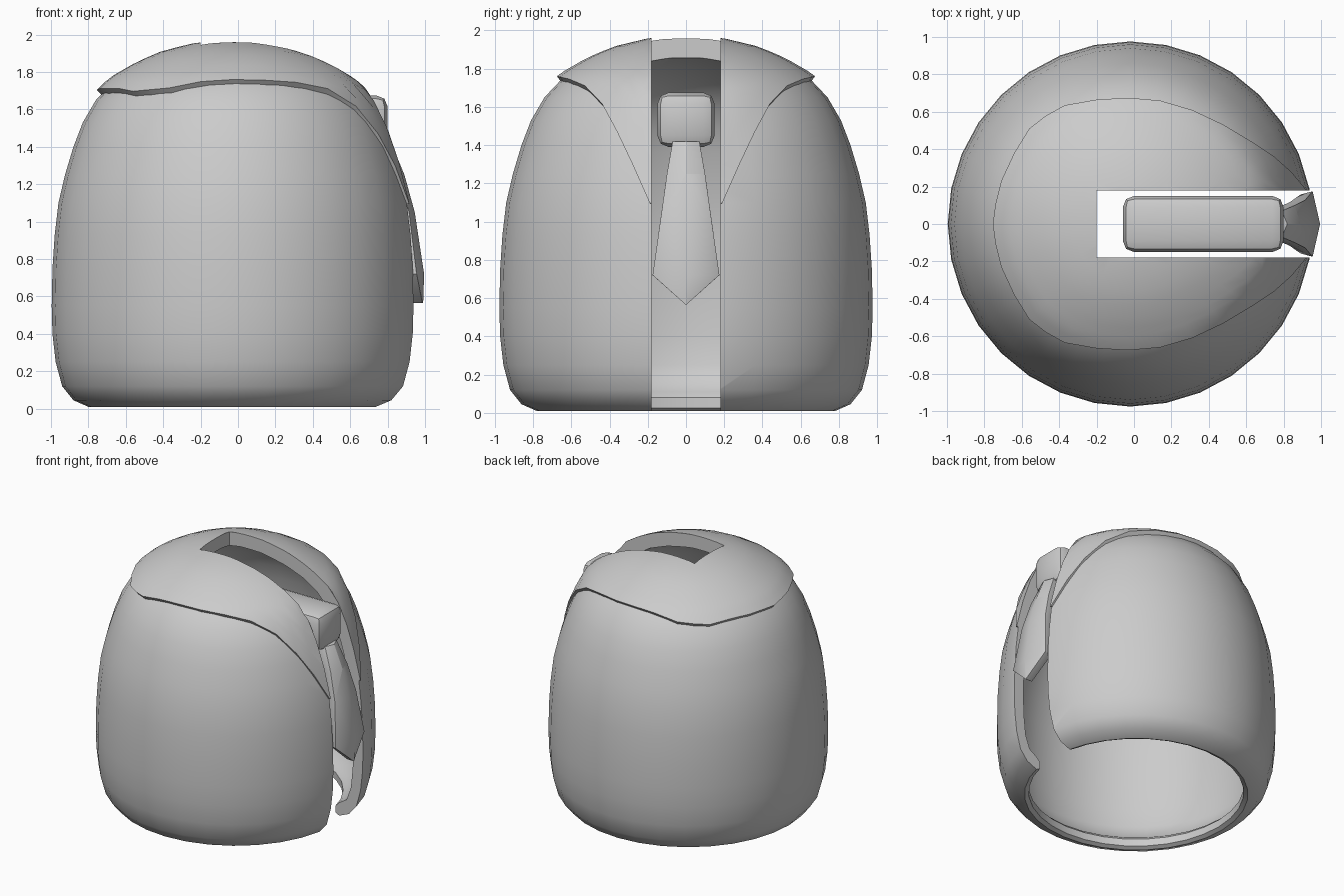
import bpy, bmesh, math
from mathutils import Vector

if "Cube" in bpy.data.objects:
    bpy.data.objects.remove(bpy.data.objects["Cube"])

CX = -0.02   # axis of the round body
SEG = 32


def make(name, verts, faces, loc=(0, 0, 0)):
    me = bpy.data.meshes.new(name)
    me.from_pydata(verts, [], faces)
    bm = bmesh.new()
    bm.from_mesh(me)
    bmesh.ops.remove_doubles(bm, verts=bm.verts, dist=1e-5)
    bmesh.ops.recalc_face_normals(bm, faces=bm.faces)
    bm.to_mesh(me)
    bm.free()
    ob = bpy.data.objects.new(name, me)
    ob.location = loc
    bpy.context.collection.objects.link(ob)
    return ob


def bake(ob, angle=40):
    # apply modifiers, then smooth shading
    bpy.ops.object.select_all(action='DESELECT')
    bpy.context.view_layer.objects.active = ob
    ob.select_set(True)
    for m in list(ob.modifiers):
        bpy.ops.object.modifier_apply(modifier=m.name)
    bpy.ops.object.shade_smooth_by_angle(angle=math.radians(angle))


def box(name, x0, x1, y0, y1, z0, z1):
    v = [(x, y, z) for x in (x0, x1) for y in (y0, y1) for z in (z0, z1)]
    f = [(0, 1, 3, 2), (4, 6, 7, 5), (0, 4, 5, 1), (2, 3, 7, 6), (0, 2, 6, 4), (1, 5, 7, 3)]
    return make(name, v, f)


def cut(ob, cutter):
    m = ob.modifiers.new("slot", 'BOOLEAN')
    m.operation = 'DIFFERENCE'
    m.solver = 'EXACT'
    m.object = cutter


# slot cutter for jacket opening
slot = box("slot_cutter", -0.2, 1.5, -0.18, 0.18, -0.5, 2.5)
slot.hide_render = True

# jacket body: closed profile of a thick dome shell, revolved
outer = [(0.78, 0.01), (0.86, 0.045), (0.92, 0.12), (0.955, 0.25), (0.972, 0.4), (0.976, 0.55),
         (0.972, 0.75), (0.96, 0.93), (0.94, 1.1), (0.905, 1.25), (0.86, 1.4), (0.81, 1.53),
         (0.74, 1.65), (0.65, 1.745), (0.52, 1.83), (0.38, 1.89), (0.2, 1.935), (0, 1.95)]
inner = [(0, 1.87), (0.2, 1.855), (0.36, 1.81), (0.49, 1.755), (0.6, 1.68), (0.68, 1.59),
         (0.745, 1.48), (0.79, 1.36), (0.83, 1.22), (0.865, 1.06), (0.885, 0.9), (0.895, 0.6),
         (0.89, 0.4), (0.875, 0.25), (0.84, 0.15), (0.78, 0.11), (0.75, 0.08), (0.75, 0.025)]
prof = outer + inner
n = len(prof)
verts, faces = [], []
for i in range(SEG):
    a = 2 * math.pi * i / SEG
    verts += [(r * math.cos(a), r * math.sin(a), z) for r, z in prof]
apex = len(outer) - 1
for i in range(SEG):
    p, q = i * n, (i + 1) % SEG * n
    for j in range(n):
        k = (j + 1) % n
        if j == apex:
            continue
        if k == apex:
            faces.append((p + j, q + j, apex))
        elif j == apex + 1:
            faces.append((apex + 1, q + k, p + k))
        else:
            faces.append((p + j, q + j, q + k, p + k))
body = make("jacket_body", verts, faces, (CX, 0, 0))
cut(body, slot)
bake(body)

# collar: dome patch with a pointed outline, given thickness
dome = [(0, 1.975), (0.2, 1.958), (0.38, 1.915), (0.52, 1.855), (0.65, 1.78), (0.70, 1.74),
        (0.745, 1.695), (0.82, 1.55), (0.87, 1.415), (0.915, 1.265), (0.95, 1.115), (1.0, 0.9)]


def dome_z(r):
    for (r0, z0), (r1, z1) in zip(dome, dome[1:]):
        if r <= r1:
            return z0 + (z1 - z0) * (r - r0) / (r1 - r0)
    return dome[-1][1]


half = [(0.95, 0.1), (0.935, 0.19), (0.86, 0.28), (0.77, 0.36), (0.65, 0.44), (0.5, 0.53),
        (0.33, 0.61), (0.16, 0.66), (-0.01, 0.675), (-0.18, 0.665), (-0.35, 0.635), (-0.45, 0.58),
        (-0.54, 0.51), (-0.62, 0.38), (-0.69, 0.23), (-0.72, 0.11)]
outline = [(0.955, 0)] + half + [(-0.735, 0)] + [(x, -y) for x, y in reversed(half)]
rows = [0, 0.15, 0.3, 0.42, 0.54, 0.64, 0.74, 0.82, 0.88, 0.94, 1.0]
m = len(outline)
verts, faces = [], []
for depth in (0.0, 0.055):
    for t in rows:
        for x, y in outline:
            r = math.hypot(x, y) * t
            # inner layer is pulled toward the body's middle
            d = Vector((x * t, y * t, dome_z(r) - 0.9))
            d *= 1 - depth / d.length
            verts.append((d.x, d.y, d.z + 0.9))
R = len(rows)
for layer in (0, R * m):
    for i in range(R - 1):
        for j in range(m):
            k = (j + 1) % m
            q = [i * m + j, i * m + k, (i + 1) * m + k, (i + 1) * m + j]
            if i == 0:
                q = [j, (i + 1) * m + k, (i + 1) * m + j]
            faces.append([layer + c for c in q])
for j in range(m):
    k = (j + 1) % m
    b = (R - 1) * m
    faces.append((b + j, b + k, R * m + b + k, R * m + b + j))
used = sorted({c for f in faces for c in f})
remap = {c: i for i, c in enumerate(used)}
# the first row collapses to a single point and is merged in make()
collar = make("collar", [verts[c] for c in used], [[remap[c] for c in f] for f in faces], (CX, 0, 0))
cut(collar, slot)
bake(collar)
bpy.data.objects.remove(slot)

# tie knot: bevelled bar running back into the jacket
knot = box("tie_knot", -0.06, 0.8, -0.15, 0.15, 1.39, 1.675)
b = knot.modifiers.new("bevel", 'BEVEL')
b.width, b.segments = 0.06, 2
bake(knot, 35)

# tie blade: ridged front, flat back, pointed end (z, half width, ridge x, edge x, back x)
sect = [(1.42, 0.07, 0.82, 0.79, 0.70), (1.25, 0.1, 0.89, 0.86, 0.77), (1.05, 0.128, 0.945, 0.915, 0.83),
        (0.72, 0.175, 0.995, 0.955, 0.89), (0.565, 0.001, 0.99, 0.985, 0.93)]
verts, faces = [], []
for z, w, xr, xe, xb in sect:
    verts += [(xr, 0, z), (xe, w, z), (xb, w * 0.9, z), (xb, -w * 0.9, z), (xe, -w, z)]
for i in range(len(sect) - 1):
    for j in range(5):
        k = (j + 1) % 5
        faces.append((i * 5 + j, i * 5 + k, i * 5 + 5 + k, i * 5 + 5 + j))
e = (len(sect) - 1) * 5
faces += [(0, 1, 2, 3, 4), (e, e + 1, e + 2, e + 3, e + 4)]
blade = make("tie_blade", verts, faces)
b = blade.modifiers.new("bevel", 'BEVEL')
b.width, b.segments = 0.012, 2
bake(blade, 30)
